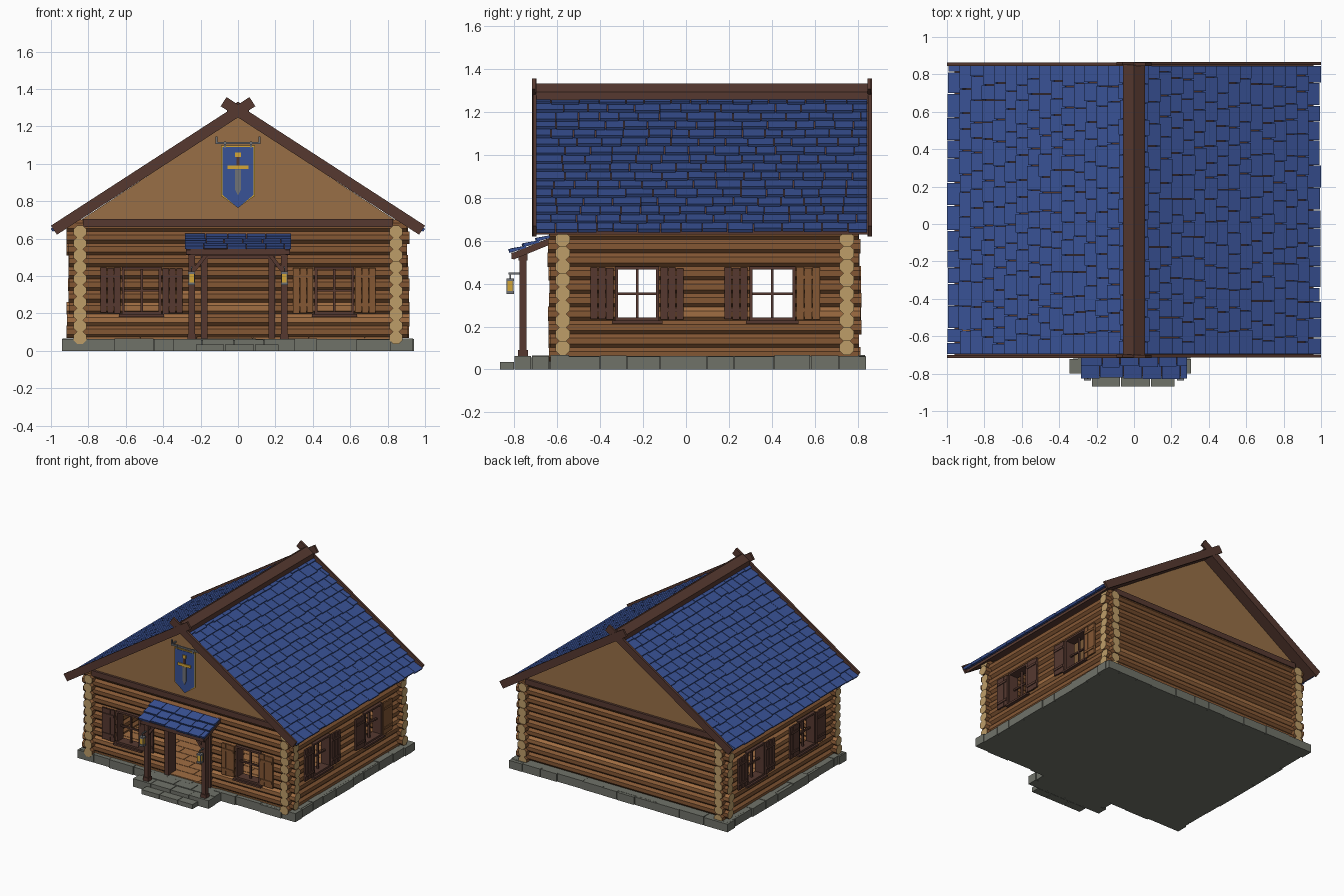
import bpy, bmesh, math, random
from mathutils import Vector as V

if "Cube" in bpy.data.objects:
    bpy.data.objects.remove(bpy.data.objects["Cube"])
random.seed(4)
R = random.uniform

def material(name, rgb):
    m = bpy.data.materials.new(name)
    lin = [((c / 255 + .055) / 1.055) ** 2.4 for c in rgb]
    m.diffuse_color = (*lin, 1)
    m.use_nodes = True
    m.node_tree.nodes["Principled BSDF"].inputs["Base Color"].default_value = m.diffuse_color
    return m

STONE = material("stone grey", (112, 114, 105))
LOG = material("log brown", (132, 87, 52))
LIGHT = material("light log brown", (160, 109, 66))
ENDS = material("cut log end", (190, 158, 105))
TRIM = material("dark trim wood", (86, 57, 48))
GABLE = material("gable tan", (152, 111, 70))
BLUE = material("roof blue", (57, 82, 150))
GOLD = material("gold", (212, 166, 55))
IRON = material("iron grey", (112, 114, 118))

def prism(bm, a, b, mat=0, caps=None):
    """Join two matching loops of points into a closed solid."""
    va, vb = [bm.verts.new(p) for p in a], [bm.verts.new(p) for p in b]
    n = len(va)
    fs = [bm.faces.new((va[i], va[(i + 1) % n], vb[(i + 1) % n], vb[i])) for i in range(n)]
    for f in fs:
        f.material_index = mat
    for loop, k in zip((va[::-1], vb), caps or (mat, mat)):
        bm.faces.new(loop).material_index = k

def mbox(bm, f, a0, a1, d0, d1, z0, z1, mat=0):
    lo, hi = [[f(a, d, z) for a, d in ((a0, d0), (a1, d0), (a1, d1), (a0, d1))] for z in (z0, z1)]
    prism(bm, lo, hi, mat)

def box(bm, x0, x1, y0, y1, z0, z1, mat=0):
    mbox(bm, lambda x, y, z: (x, y, z), x0, x1, y0, y1, z0, z1, mat)

def bar(bm, p, q, w, side, t, mat=0):
    """Bar from p to q: size t along 'side', w across."""
    p, q, s = V(p), V(q), V(side).normalized()
    u = (q - p).normalized().cross(s) * w / 2
    s = s * t / 2
    prism(bm, *[[c + u + s, c - u + s, c - u - s, c + u - s] for c in (p, q)], mat)

def outline(bm, pts, y0, y1, mat=0):
    prism(bm, [(x, y0, z) for x, z in pts], [(x, y1, z) for x, z in pts], mat)

def finish(name, bm, *mats):
    bmesh.ops.recalc_face_normals(bm, faces=bm.faces)
    me = bpy.data.meshes.new(name)
    bm.to_mesh(me)
    bm.free()
    for m in mats:
        me.materials.append(m)
    bpy.context.collection.objects.link(bpy.data.objects.new(name, me))

# foundation slab with edging stones
bm = bmesh.new()
box(bm, -.915, .915, -.625, .815, 0, .062)
for axis, lo, hi, edges in ((0, -.94, .94, (-.615, .81)), (1, -.615, .81, (-.91, .91))):
    for e in edges:
        t, s = lo, math.copysign(1, e)
        while t < hi - .01:
            n = min(hi, t + R(.12, .22))
            n = hi if hi - n < .08 else n
            o = e + s * R(.015, .03)
            i = e - s * .07
            z = R(.06, .067)
            box(bm, *((t, n - .004, min(i, o), max(i, o)) if axis == 0 else
                      (min(i, o), max(i, o), t, n - .004)), 0, z)
            t = n
finish("foundation", bm, STONE)

# porch paving and front step
bm = bmesh.new()
box(bm, -.30, .28, -.785, -.62, 0, .055)
for r, (y0, y1) in enumerate(((-.80, -.722), (-.718, -.63))):
    xs = [-.345 + .02 * r, -.19 - .05 * r, -.02 - .03 * r, .14 - .04 * r, .31 - .005 * r]
    for a, b in zip(xs, xs[1:]):
        box(bm, a, b - .004, y0, y1, 0, R(.061, .066))
for a, b in zip((-.225, -.07, .09), (-.07, .09, .22)):
    box(bm, a, b - .004, -.868, -.802, 0, .035)
finish("porch_steps", bm, STONE)

# inside plank floor
bm = bmesh.new()
box(bm, -.82, .82, -.60, .73, .06, .068)
for i in range(16):
    x = -.82 - (i % 3) * .1
    while x < .82:
        box(bm, max(x, -.82), min(x + .296, .82), -.60 + i * .083, -.521 + i * .083, .066, .073)
        x += .3
finish("floor", bm, LIGHT)

# stacked log walls, cut at the window and door openings
P = .063
FRONT_WIN, SIDE_WIN = (.196, .448), (.2275, .4795)
front_open = [(-.62, -.41, *FRONT_WIN), (-.165, .165, 0, .511), (.41, .62, *FRONT_WIN)]
side_open = [(-.33, -.125, *SIDE_WIN), (.295, .51, *SIDE_WIN)]

def log_wall(name, axis, c, lo, hi, z0, openings):
    bm = bmesh.new()
    for k in range(10):
        z = z0 + k * P
        ts = [lo + R(-.008, .008)]
        for a, b, u, v in openings:
            if u < z < v:
                ts += [a, b]
        ts.append(hi + R(-.008, .008))
        for a, b in zip(ts[::2], ts[1::2]):
            ring = [(.0365 * math.cos(t), .0365 * math.sin(t)) for t in
                    [math.pi / 8 + i * math.pi / 4 for i in range(8)]]
            loops = [[(t, c + o, z + h) if axis == 0 else (c + o, t, z + h) for o, h in ring] for t in (a, b)]
            prism(bm, *loops, 1 if random.random() < .15 else 0, (2, 2))
    finish(name, bm, LOG, LIGHT, ENDS)

log_wall("front_log_wall", 0, -.575, -.91, .91, .1015, front_open)
log_wall("back_log_wall", 0, .75, -.91, .91, .1015, [])
log_wall("right_log_wall", 1, .845, -.64, .813, .07, side_open)
log_wall("left_log_wall", 1, -.845, -.64, .813, .07, side_open)

# windows with cross bars, sills and plank shutters
def window(name, f, a0, a1, z0, z1, lights):
    bm = bmesh.new()
    for a, b in ((a0, a0 + .014), (a1 - .014, a1)):
        mbox(bm, f, a, b, -.035, .041, z0, z1)
    for u, v in ((z0, z0 + .014), (z1 - .014, z1)):
        mbox(bm, f, a0, a1, -.035, .041, u, v)
    m, h = (a0 + a1) / 2, (z0 + z1) / 2
    mbox(bm, f, m - .006, m + .006, -.006, .008, z0, z1)
    mbox(bm, f, a0, a1, -.006, .007, h - .006, h + .006)
    mbox(bm, f, a0 - .015, a1 + .015, .03, .056, z0 - .014, z0)
    for s0, k in zip((a0 - .116, a1 + .006), lights):
        for i in range(3):
            mbox(bm, f, s0 + i * .037, s0 + i * .037 + .034, .035, .047, z0 + R(.002, .008), z1 - R(.002, .008), k)
        for z in (z0 + .05, z1 - .05):
            mbox(bm, f, s0 + .004, s0 + .104, .046, .053, z - .009, z + .009, k)
    finish(name, bm, TRIM, LOG)

front = lambda a, d, z: (a, -.575 - d, z)
window("front_left_window", front, *front_open[0], (0, 0))
window("front_right_window", front, *front_open[2], (1, 1))
for side, s in (("right", 1), ("left", -1)):
    f = lambda a, d, z, s=s: (s * (.845 + d), a, z)
    window(side + "_near_window", f, *side_open[0], (0, 0))
    window(side + "_far_window", f, *side_open[1], (0, int(s > 0)))

# door frame
bm = bmesh.new()
for s in (-1, 1):
    box(bm, s * .18 - .017, s * .18 + .017, -.62, -.53, .065, .50)
box(bm, -.197, .197, -.622, -.53, .49, .525)
finish("door_frame", bm, TRIM)

# gables and their tie beams
SL = .648
bm = bmesh.new()
for y0, y1 in ((-.60, -.565), (.74, .775)):
    outline(bm, [(-.84, .70), (.84, .70), (0, 1.252)], y0, y1)
finish("gables", bm, GABLE)
bm = bmesh.new()
for y0, y1 in ((-.618, -.56), (.735, .793)):
    box(bm, -.83, .83, y0, y1, .663, .705)
finish("gable_beams", bm, TRIM)

# roof deck, ridge cap and crossed barge boards
def chevron(bm, x, top, low, y0, y1):
    outline(bm, [(-x, top - x * SL), (0, top), (x, top - x * SL),
                 (x, low - x * SL), (0, low), (-x, low - x * SL)], y0, y1)

bm = bmesh.new()
chevron(bm, .96, 1.272, 1.25, -.70, .85)
finish("roof_deck", bm, TRIM)
bm = bmesh.new()
chevron(bm, .058, 1.332, 1.28, -.70, .85)
finish("ridge_cap", bm, TRIM)
bm = bmesh.new()
for y in (-.707, .856):
    for s in (-1, 1):
        bar(bm, (s * .984, y + s * .002, .645), (-s * .077, y + s * .002, 1.332), .058, (0, 1, 0), .017)
finish("barge_boards", bm, TRIM)

# shingles laid in staggered rows
def shingles(name, faces, rows, wmin, wmax):
    bm = bmesh.new()
    for o, along, down, width, length in faces:
        o, along, down = V(o), V(along), V(down).normalized()
        n = along.cross(down)
        n = n if n.z > 0 else -n
        e = length / rows
        for r in range(rows):
            t = 0
            w = R(.4, 1) * wmax
            while t < width:
                end = t + w if width - t - w > .03 else width
                s0, s1 = r * e - .004, (r + 1) * e + R(.0, .012)
                loops = [[o + along * a + down * s + n * h for s, h in
                          ((s0, -.002), (s0, .008), (s1, .024), (s1, .006))] for a in (t + .002, end - .002)]
                prism(bm, *loops)
                t, w = end, R(wmin, wmax)
    finish(name, bm, BLUE)

shingles("roof_shingles", [((0, -.698, 1.272), (0, 1, 0), (s, 0, -SL), 1.545, 1.165) for s in (-1, 1)], 16, .075, .135)
shingles("porch_shingles", [((-.285, -.625, .618), (1, 0, 0), (0, -.19, -.078), .57, .20)], 3, .09, .13)

# porch posts, braces, beam and rafters
bm = bmesh.new()
for s in (-1, 1):
    x = s * .248
    box(bm, x - .017, x + .017, -.777, -.743, .06, .53)
    box(bm, x - .023, x + .023, -.783, -.737, .06, .09)
    bar(bm, (s * .24, -.76, .425), (s * .165, -.76, .52), .02, (0, 1, 0), .022)
    bar(bm, (s * .265, -.81, .526), (s * .265, -.60, .612), .03, (1, 0, 0), .024)
box(bm, -.268, .268, -.782, -.738, .508, .545)
bar(bm, (0, -.812, .537), (0, -.61, .62), .545, (0, -.38, .92), .008)
box(bm, -.275, .275, -.814, -.802, .515, .545)
finish("porch_frame", bm, TRIM)

# hanging lanterns
bm = bmesh.new()
for x in (-.248, .248):
    box(bm, x - .004, x + .004, -.828, -.775, .443, .451)
    box(bm, x - .003, x + .003, -.823, -.817, .42, .447)
    box(bm, x - .013, x + .013, -.833, -.807, .365, .415, 1)
    for z0, z1 in ((.352, .366), (.412, .424)):
        box(bm, x - .018, x + .018, -.838, -.802, z0, z1)
    for dx in (-.014, .014):
        for dy in (-.014, .014):
            box(bm, x + dx - .002, x + dx + .002, -.822 + dy, -.818 + dy, .36, .415)
finish("lanterns", bm, IRON, GOLD)

# banner with sword emblem, and its hanging rod
bm = bmesh.new()
def flag(w, top, low, tip):
    return [(-w, top), (w, top), (w, low), (0, tip), (-w, low)]
outline(bm, flag(.092, 1.098, .83, .764), -.652, -.646, 1)
outline(bm, flag(.084, 1.09, .834, .764), -.656, -.650, 0)
outline(bm, [(-.015, .97), (.015, .97), (.015, .86), (0, .83), (-.015, .86)], -.661, -.654, 2)
box(bm, -.055, .055, -.664, -.654, .972, .992, 1)
box(bm, -.009, .009, -.662, -.654, .992, 1.04, 3)
box(bm, -.015, .015, -.664, -.654, 1.037, 1.06, 1)
finish("banner", bm, BLUE, GOLD, IRON, TRIM)
bm = bmesh.new()
box(bm, -.12, .12, -.655, -.643, 1.105, 1.117)
for x in (-.115, .115):
    box(bm, x - .005, x + .005, -.655, -.643, 1.105, 1.147)
    box(bm, x - .005, x + .005, -.65, -.59, 1.107, 1.117)
for x in (-.07, .07):
    box(bm, x - .006, x + .006, -.657, -.641, 1.085, 1.12)
finish("banner_rod", bm, IRON)
